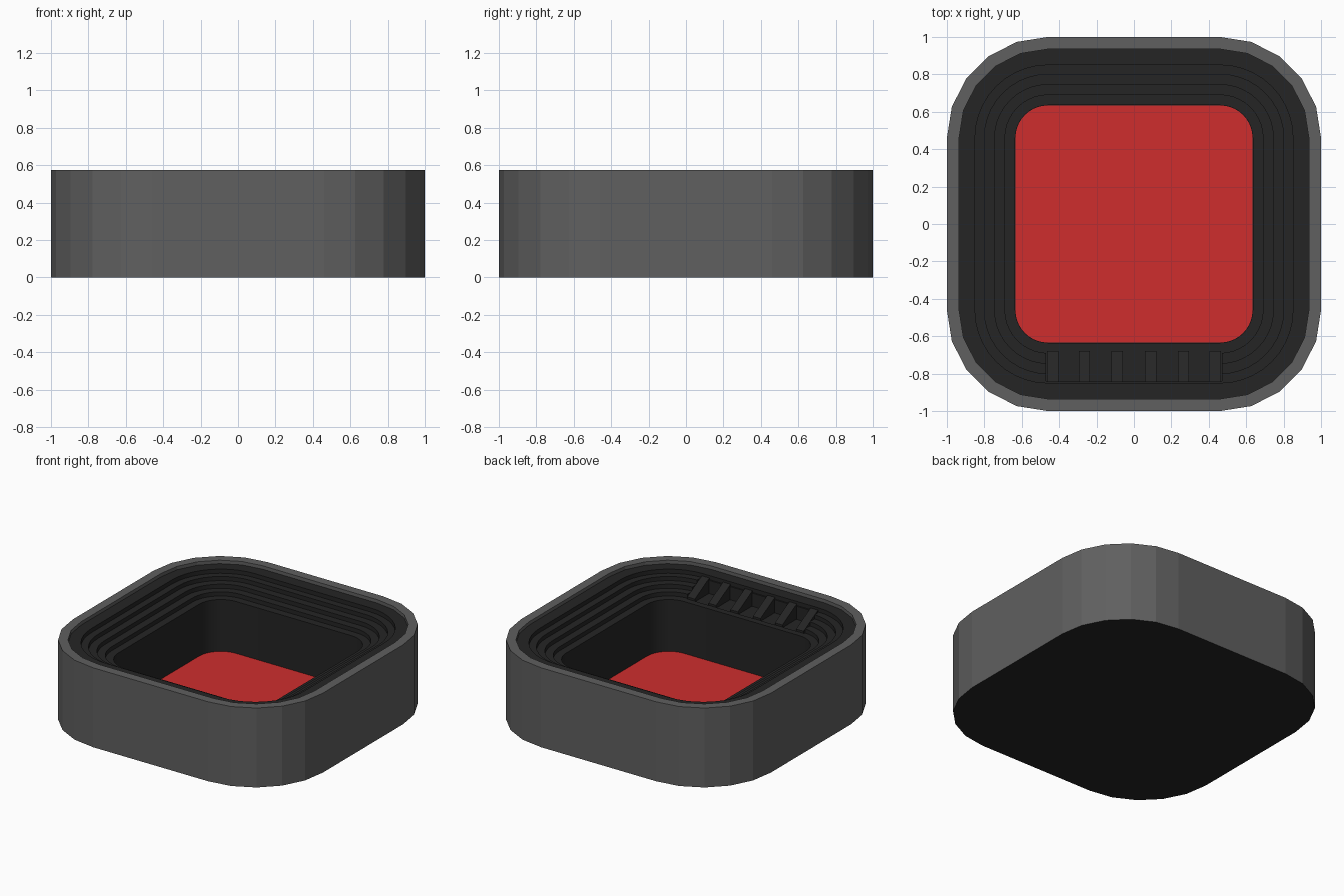
import bpy, bmesh, math

if "Cube" in bpy.data.objects:
    bpy.data.objects.remove(bpy.data.objects["Cube"])


def material(name, rgb):
    m = bpy.data.materials.new(name)
    m.diffuse_color = (*rgb, 1)
    m.use_nodes = True
    m.node_tree.nodes["Principled BSDF"].inputs["Base Color"].default_value = m.diffuse_color
    return m


GREY = material("mid_grey", (0.116, 0.116, 0.116))
DARK = material("charcoal", (0.018, 0.018, 0.018))
RED = material("red", (0.62, 0.027, 0.027))

CORE = 0.46  # all corner arcs share these centres


def outline(half, seg):
    """Rounded square; seg = segments per corner."""
    r, pts = half - CORE, []
    for q, (sx, sy) in enumerate(((1, 1), (-1, 1), (-1, -1), (1, -1))):
        for i in range(seg + 1):
            a = math.pi / 2 * (q + i / seg)
            pts.append((sx * CORE + r * math.cos(a), sy * CORE + r * math.sin(a)))
    return pts


def finish(bm, name, *mats):
    bmesh.ops.recalc_face_normals(bm, faces=bm.faces)
    me = bpy.data.meshes.new(name)
    bm.to_mesh(me)
    bm.free()
    ob = bpy.data.objects.new(name, me)
    bpy.context.collection.objects.link(ob)
    for m in mats:
        me.materials.append(m)
    return ob


def loft(name, rings, seg, *mats):
    """Closed solid through (half size, height) rounded-square rings."""
    bm = bmesh.new()
    loops = [[bm.verts.new((x, y, z)) for x, y in outline(h, seg)] for h, z in rings]
    for a, b in zip(loops, loops[1:]):
        for i in range(len(a)):
            j = (i + 1) % len(a)
            bm.faces.new((a[i], a[j], b[j], b[i]))
    bm.faces.new(loops[0])
    bm.faces.new(loops[-1])
    return finish(bm, name, *mats)


def prism(name, x, width, profile, mat):
    """Extrude a (y, z) profile along x."""
    bm = bmesh.new()
    ends = [[bm.verts.new((x + s * width / 2, y, z)) for y, z in profile] for s in (-1, 1)]
    a, b = ends
    for i in range(len(a)):
        j = (i + 1) % len(a)
        bm.faces.new((a[i], a[j], b[j], b[i]))
    bm.faces.new(a)
    bm.faces.new(b)
    return finish(bm, name, mat)


def activate(ob):
    bpy.ops.object.select_all(action='DESELECT')
    ob.select_set(True)
    bpy.context.view_layer.objects.active = ob


# Faceted outer shell with dark underside
shell = loft("outer_shell", [(1, 0), (1, 0.575), (0.935, 0.575), (0.935, 0.02)], 5, GREY, DARK)
for p in shell.data.polygons:
    if p.normal.z < -0.9:
        p.material_index = 1

# Stepped inner liner with a straight well
steps = [(0.945, 0.025), (0.945, 0.55), (0.85, 0.55)]
sizes = [0.85, 0.80, 0.745, 0.69, 0.635]
for i in range(4):
    z = 0.52 - 0.03 * i
    steps += [(sizes[i], z), (sizes[i + 1], z)]
steps.append((0.635, 0.05))
liner = loft("stepped_liner", steps, 10, DARK)

# Slot cut through the front steps
cutter = prism("slot_cutter", 0, 0.94, [(-0.84, 0.425), (-0.68, 0.425), (-0.68, 0.7), (-0.84, 0.7)], DARK)
cutter.hide_render = True
activate(liner)
mod = liner.modifiers.new("slot", 'BOOLEAN')
mod.object, mod.operation, mod.solver = cutter, 'DIFFERENCE', 'EXACT'
bpy.ops.object.modifier_apply(modifier=mod.name)
bpy.data.objects.remove(cutter)
activate(liner)
bpy.ops.object.shade_smooth_by_angle(angle=math.radians(25))

# Sloping ribs across the slot
for i, x in enumerate((-0.435, -0.265, -0.09, 0.09, 0.265, 0.435)):
    prism(f"slot_rib_{i + 1}", x, 0.06,
          [(-0.845, 0.42), (-0.68, 0.42), (-0.68, 0.445), (-0.845, 0.535)], DARK)

# Red floor plate
loft("red_floor", [(0.634, 0.048), (0.634, 0.055)], 10, RED)
